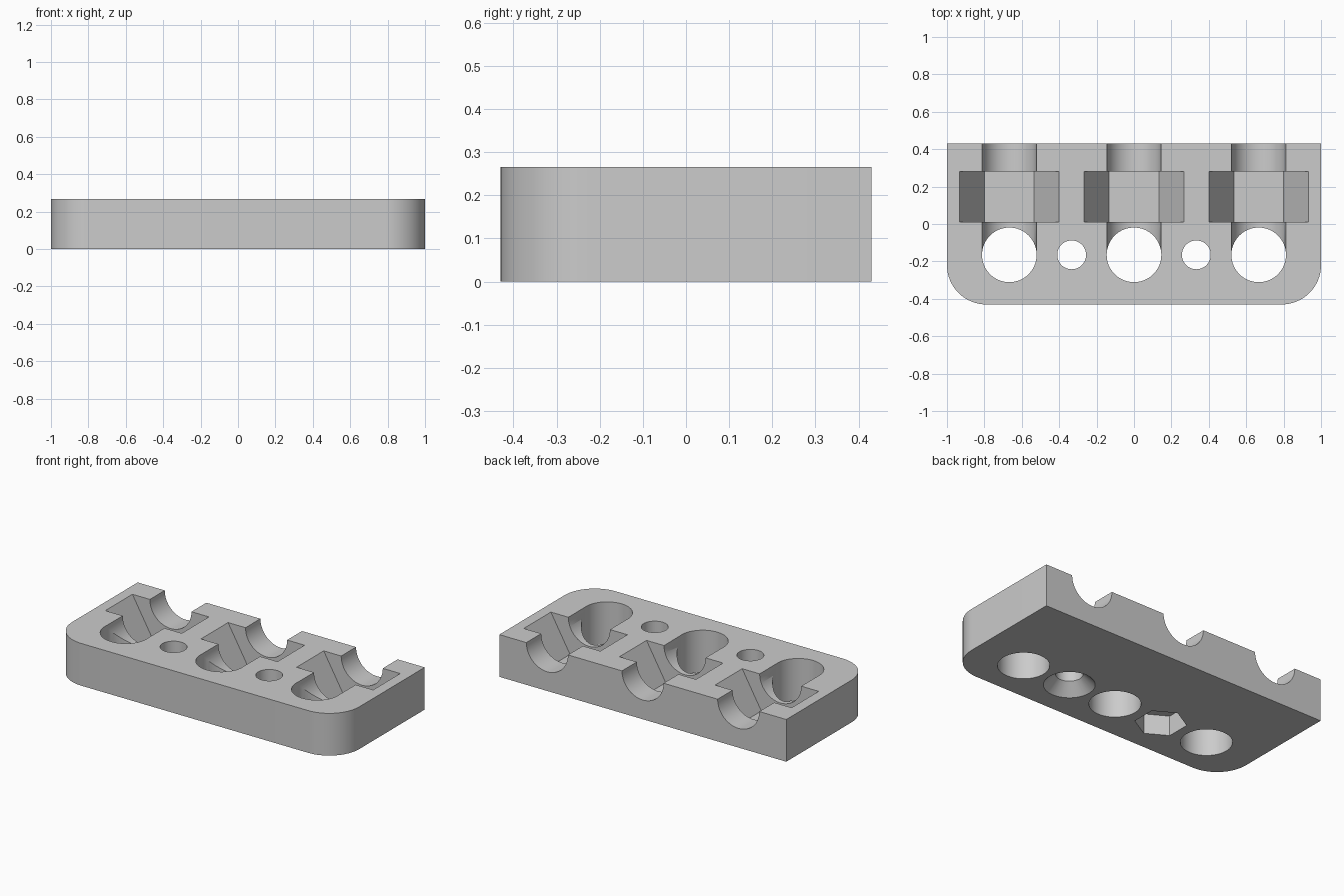
import bpy, bmesh, math
from mathutils import Matrix, Vector

cube = bpy.data.objects.get("Cube")
if cube:
    bpy.data.objects.remove(cube, do_unlink=True)

W, D, H = 1.0, 0.43, 0.266      # half width, half depth, height
CORNER = 0.21
ROD_R, SCREW_R = 0.145, 0.077
HOLE_Y = -0.165
PITCH = 2 / 3

grey = bpy.data.materials.new("light_grey")
grey.use_nodes = True
colour = (0.6, 0.6, 0.6, 1)
grey.diffuse_color = colour
grey.node_tree.nodes["Principled BSDF"].inputs["Base Color"].default_value = colour


def make_object(name, bm):
    bmesh.ops.recalc_face_normals(bm, faces=bm.faces)
    mesh = bpy.data.meshes.new(name)
    bm.to_mesh(mesh)
    bm.free()
    mesh.materials.append(grey)
    obj = bpy.data.objects.new(name, mesh)
    bpy.context.collection.objects.link(obj)
    return obj


def prism(name, start, end, r1, r2=None, sides=64, spin=0.0):
    """Cylinder, cone or hexagonal prism running between two points."""
    start, end = Vector(start), Vector(end)
    axis = end - start
    turn = axis.to_track_quat('Z', 'Y').to_matrix().to_4x4()
    place = Matrix.Translation((start + end) / 2) @ turn @ Matrix.Rotation(spin, 4, 'Z')
    bm = bmesh.new()
    bmesh.ops.create_cone(bm, cap_ends=True, segments=sides, radius1=r1,
                          radius2=r1 if r2 is None else r2,
                          depth=axis.length, matrix=place)
    return make_object(name, bm)


# Block with two rounded front corners
outline = [(W, D), (-W, D)]
for cx, first in ((-W + CORNER, math.pi), (W - CORNER, 1.5 * math.pi)):
    for i in range(17):
        a = first + i * math.pi / 32
        outline.append((cx + CORNER * math.cos(a), -D + CORNER + CORNER * math.sin(a)))
bm = bmesh.new()
base = bm.faces.new([bm.verts.new((x, y, 0)) for x, y in outline])
up = bmesh.ops.extrude_face_region(bm, geom=[base])["geom"]
bmesh.ops.translate(bm, vec=(0, 0, H),
                    verts=[v for v in up if isinstance(v, bmesh.types.BMVert)])
block = make_object("clamp_block", bm)

cutters = []
# Rod hole, half-round channel and hexagonal nut pocket, three times
for i in (-1, 0, 1):
    x = i * PITCH
    cutters += [
        prism("rod_hole", (x, HOLE_Y, -0.1), (x, HOLE_Y, H + 0.1), ROD_R + 0.001),
        prism("rod_channel", (x, HOLE_Y, H), (x, D + 0.1, H), ROD_R),
        prism("nut_pocket", (x, 0.012, H), (x, 0.282, H), PITCH * 0.4,
              sides=6, spin=math.pi / 2),
    ]
# Screw holes between them
for x in (-PITCH / 2, PITCH / 2):
    cutters.append(prism("screw_hole", (x, HOLE_Y, -0.1), (x, HOLE_Y, H + 0.1), SCREW_R))
# Countersink on one and nut recess on the other, from below
x = PITCH / 2
cutters.append(prism("countersink", (x, HOLE_Y, -0.02), (x, HOLE_Y, 0.07),
                     0.165, SCREW_R - 0.002))
cutters.append(prism("screw_nut_recess", (-x, HOLE_Y, -0.1), (-x, HOLE_Y, 0.125),
                     0.147, sides=6))

for cutter in cutters:
    cutter.hide_render = True
    mod = block.modifiers.new(cutter.name, 'BOOLEAN')
    mod.operation = 'DIFFERENCE'
    mod.solver = 'EXACT'
    mod.object = cutter

# Bake the cuts and drop the cutters
bpy.context.view_layer.update()
graph = bpy.context.evaluated_depsgraph_get()
result = bpy.data.meshes.new_from_object(block.evaluated_get(graph))
block.modifiers.clear()
block.data = result
for cutter in cutters:
    bpy.data.objects.remove(cutter, do_unlink=True)
result.materials.clear()
result.materials.append(grey)
for face in result.polygons:
    face.material_index = 0

bpy.ops.object.select_all(action='DESELECT')
block.select_set(True)
bpy.context.view_layer.objects.active = block
bpy.ops.object.shade_smooth_by_angle(angle=math.radians(30))
